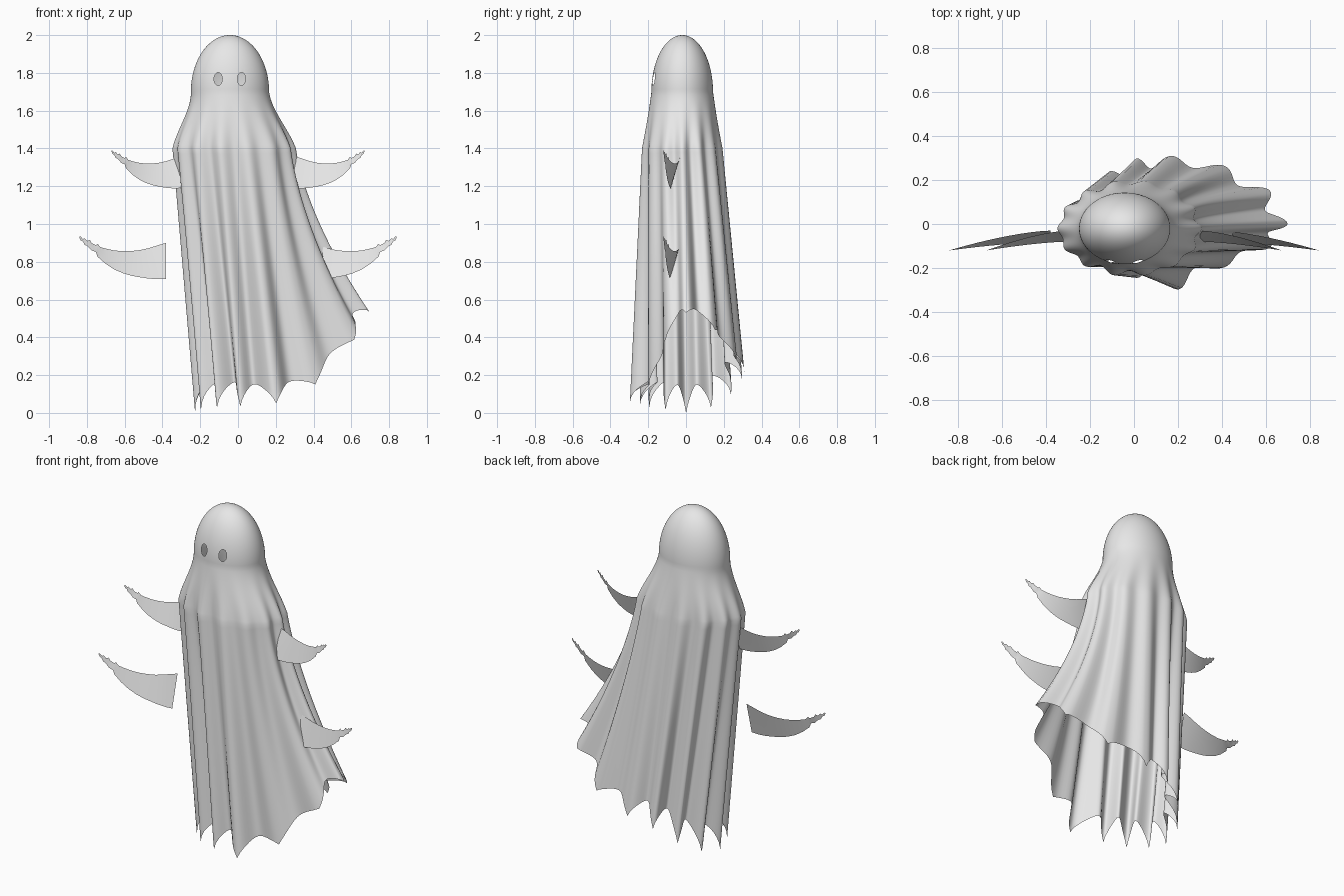
import bpy, bmesh, math

if "Cube" in bpy.data.objects:
    bpy.data.objects.remove(bpy.data.objects["Cube"])

cloth_mat = bpy.data.materials.new("pale_cloth")
cloth_mat.diffuse_color = (0.8, 0.8, 0.8, 1)
cloth_mat.use_nodes = True
cloth_mat.node_tree.nodes["Principled BSDF"].inputs["Base Color"].default_value = cloth_mat.diffuse_color

FOLDS, COLS = 14, 196
DOME, NECK, SKIRT = 32, 16, 44


def finish(bm, name):
    me = bpy.data.meshes.new(name)
    bm.to_mesh(me)
    bm.free()
    me.materials.append(cloth_mat)
    for p in me.polygons:
        p.use_smooth = True
    ob = bpy.data.objects.new(name, me)
    bpy.context.collection.objects.link(ob)
    return ob


def fold(amp, a):
    # inward depth of the folds; crests touch the outer radius
    return amp * (1 + 0.3 * math.sin(3 * a + 1)) * (1 - math.cos(FOLDS * a))


def hem_height(a):
    c, s = math.cos(a), math.sin(a)
    w = (1 + c) / 2
    tip = 0.035 * abs(s) + 0.53 * w ** (5 if s > 0 else 7) + 0.14 * max(0, s) ** 3
    depth = 0.14 - 0.11 * w * w
    return tip + depth * abs(math.sin(FOLDS * a / 2)) ** 0.8


def sheet_point(row, a):
    c, s = math.cos(a), math.sin(a)
    if row <= DOME:                       # smooth head dome
        f = row / DOME * math.pi / 2
        r = math.sin(f)
        return -0.0425 + 0.207 * r * c, -0.02 + 0.163 * r * s, 1.7 + 0.3 * math.cos(f)
    if row <= DOME + NECK:                # widening shoulders, folds begin
        h = (row - DOME) / NECK
        e = 0.5 * h ** 1.5 + 0.5 * (3 * h * h - 2 * h ** 3)
        k = fold(0.011 * h * h, a)
        return (-0.0425 + 0.0225 * h + (0.207 + 0.12 * e - k) * c,
                -0.02 + (0.163 + 0.055 * h ** 1.1 - k) * s, 1.7 - 0.3 * h)
    # skirt hanging on the left, swept out to the right
    t = (row - DOME - NECK) / SKIRT
    k = fold(0.011 + 0.021 * t, a)
    right = max(0, c)
    lobe = math.exp(-((c - 0.22) / 0.22) ** 2) if s < 0 else 0   # big front fold
    x = (-0.02 + (0.327 - k) * c + (0.1 + 0.02 * max(0, -c) + 0.03 * lobe) * t
         + 0.29 * right ** 1.8 * t ** (1 + 0.65 * right))
    ry = 0.305 * (1 + 0.18 * right) if s > 0 else 0.25 + 0.055 * lobe
    y = (-0.02 + 0.02 * t) + (0.218 + (ry - 0.218) * t - k) * s
    return x, y, 1.4 + (hem_height(a) - 1.4) * t


# Draped sheet: one open surface from crown to ragged hem
bm = bmesh.new()
crown = bm.verts.new((-0.0425, -0.02, 2.0))
prev = None
for row in range(1, DOME + NECK + SKIRT + 1):
    ring = [bm.verts.new(sheet_point(row, 2 * math.pi * i / COLS)) for i in range(COLS)]
    for i in range(COLS):
        j = (i + 1) % COLS
        if prev:
            bm.faces.new((prev[i], ring[i], ring[j], prev[j]))
        else:
            bm.faces.new((crown, ring[i], ring[j]))
    prev = ring

# Eye holes: remove faces inside each ellipse and round the rim
EW, EH, EZ = 0.022, 0.034, 1.768
for ex in (-0.105, 0.018):
    def dist(p):
        return math.hypot((p.x - ex) / EW, (p.z - EZ) / EH)
    inside = [f for f in bm.faces
              if f.calc_center_median().y < -0.05 and dist(f.calc_center_median()) < 1]
    gone = set(inside)
    rim = {v for f in inside for v in f.verts if any(g not in gone for g in v.link_faces)}
    bmesh.ops.delete(bm, geom=inside, context='FACES')
    for v in rim:
        d = dist(v.co)
        v.co.x = ex + (v.co.x - ex) / d
        v.co.z = EZ + (v.co.z - EZ) / d
finish(bm, "draped_sheet")


# Sleeves: curved slanted strips with a torn tip (s along, top z, bottom z)
PROFILE = [(0, .19, 0), (.1, .177, -.002), (.2, .162, .001), (.3, .152, .008),
           (.4, .147, .016), (.5, .146, .03), (.6, .15, .05), (.7, .16, .08),
           (.76, .168, .105), (.79, .186, .116), (.81, .178, .142), (.86, .190, .150),
           (.88, .206, .160), (.91, .200, .174), (.94, .215, .180), (.96, .210, .198),
           (.985, .224, .204), (1.0, .222, .218)]


def sleeve(name, side, x0, z0, length, scale):
    bm = bmesh.new()
    prev = None
    for s, top, bot in PROFILE:
        col = []
        for k in range(5):
            f = k / 4
            y = (-0.03 - 0.05 * f) * (1 - s ** 1.5) - 0.12 * s ** 1.5
            col.append(bm.verts.new((side * (x0 + length * s), y,
                                     z0 + scale * (top + (bot - top) * f))))
        if prev:
            for k in range(4):
                quad = (prev[k], prev[k + 1], col[k + 1], col[k])
                bm.faces.new(quad if side > 0 else quad[::-1])
        prev = col
    finish(bm, name)


for side, word in ((-1, "left"), (1, "right")):
    sleeve("upper_sleeve_" + word, side, 0.30, 1.19, 0.37, 0.89)
    sleeve("lower_sleeve_" + word, side, 0.38, 0.71, 0.46, 1.0)
